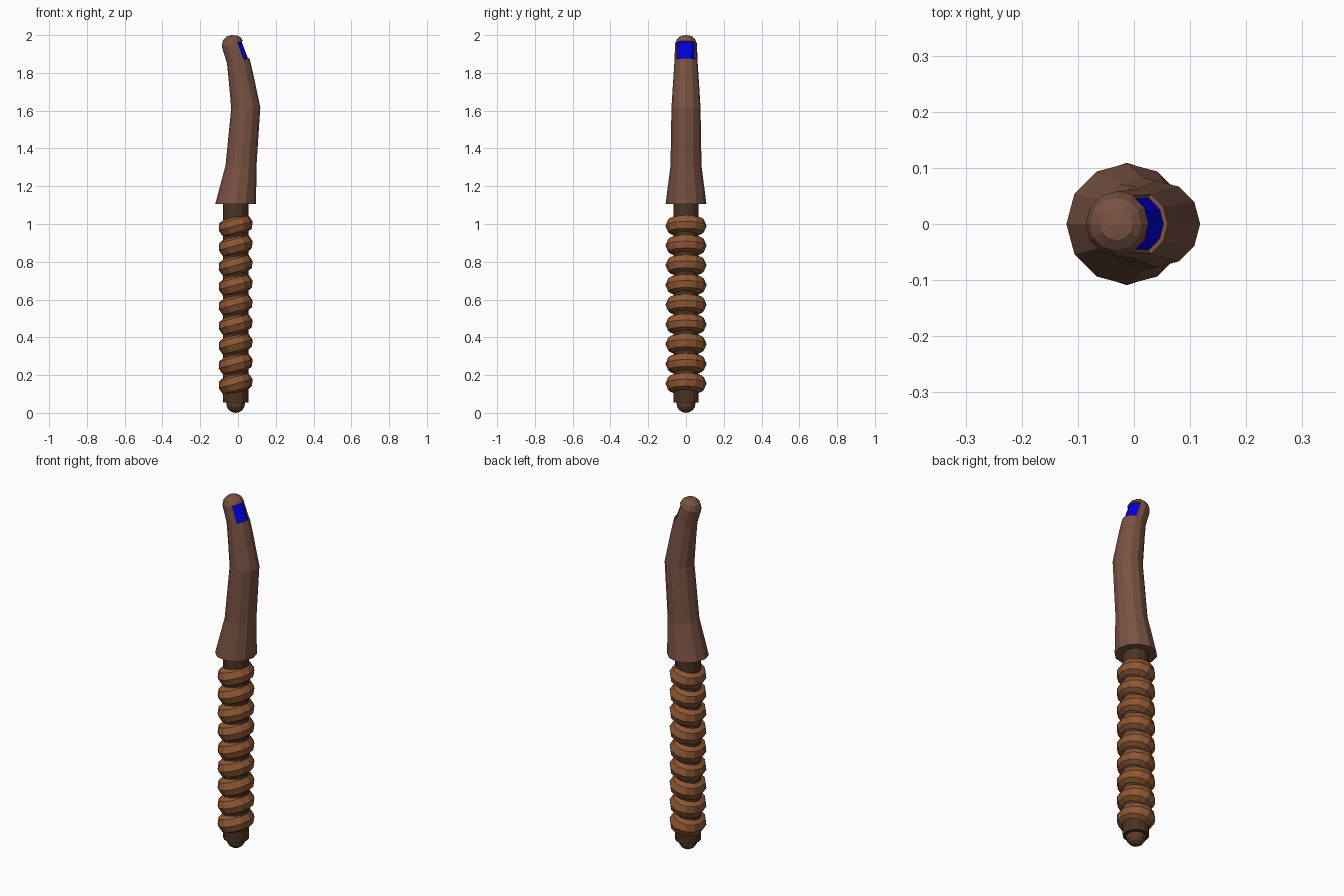
import bpy, bmesh
from math import radians, cos, sin, pi
from mathutils import Matrix, Vector

if "Cube" in bpy.data.objects:
    bpy.data.objects.remove(bpy.data.objects["Cube"], do_unlink=True)

SIDES = 12
AXIS_X = -0.0125


def material(name, rgb):
    m = bpy.data.materials.new(name)
    m.use_nodes = True
    m.diffuse_color = (*rgb, 1)
    m.node_tree.nodes["Principled BSDF"].inputs["Base Color"].default_value = (*rgb, 1)
    return m


HEAD = material("head brown", (0.19, 0.085, 0.055))
GRIP = material("grip tan", (0.27, 0.095, 0.034))
SHAFT = material("shaft dark brown", (0.07, 0.033, 0.016))
KNOB = material("knob brown", (0.11, 0.047, 0.021))
BLUE = material("blue", (0.0, 0.0, 0.75))


def finish(name, bm, *mats):
    bmesh.ops.recalc_face_normals(bm, faces=bm.faces)
    mesh = bpy.data.meshes.new(name)
    bm.to_mesh(mesh)
    bm.free()
    for m in mats:
        mesh.materials.append(m)
    obj = bpy.data.objects.new(name, mesh)
    bpy.context.collection.objects.link(obj)
    return obj


def ring(bm, x, z, r, tilt):
    place = Matrix.Translation((x, 0, z)) @ Matrix.Rotation(-radians(tilt), 4, "Y")
    return [bm.verts.new(place @ Vector((r * cos(a), r * sin(a), 0)))
            for a in (2 * pi * i / SIDES for i in range(SIDES))]


# Bent head: rings of centre x, height, radius and tilt
profile = [(AXIS_X, 1.105, 0.108, 0), (0.016, 1.31, 0.082, 0),
           (0.041, 1.615, 0.077, 2), (0.014, 1.79, 0.066, 10),
           (0.001, 1.865, 0.061, 13), (-0.03, 1.955, 0.058, 15),
           (-0.033, 1.98, 0.047, 10), (-0.031, 1.995, 0.029, 4)]
bm = bmesh.new()
rings = [ring(bm, *p) for p in profile]
window = []
for level, (low, high) in enumerate(zip(rings, rings[1:])):
    for i in range(SIDES):
        j = (i + 1) % SIDES
        face = bm.faces.new((low[i], low[j], high[j], high[i]))
        if level == 4 and (i < 2 or i >= SIDES - 2):
            window.append(face)
bm.faces.new(rings[0])
tip = bm.verts.new((-0.031, 0, 2.0))
for i in range(SIDES):
    bm.faces.new((rings[-1][i], rings[-1][(i + 1) % SIDES], tip))
bmesh.ops.recalc_face_normals(bm, faces=bm.faces)
# Recessed blue window on the inner side of the tip
bmesh.ops.inset_region(bm, faces=window, thickness=0.001, depth=-0.008)
for face in window:
    face.material_index = 1
finish("head", bm, HEAD, BLUE)

# Straight shaft inside the grip
bm = bmesh.new()
bmesh.ops.create_cone(bm, cap_ends=True, segments=SIDES, radius1=0.067, radius2=0.067,
                      depth=1.1, matrix=Matrix.Translation((AXIS_X, 0, 0.605)))
finish("shaft", bm, SHAFT)

# Round end knob
bm = bmesh.new()
bmesh.ops.create_uvsphere(bm, u_segments=SIDES, v_segments=8, radius=0.05,
                          matrix=Matrix.Translation((AXIS_X, 0, 0.05)))
finish("end_knob", bm, KNOB)

# Tilted rings wrapped round the grip
for n in range(9):
    bpy.ops.mesh.primitive_torus_add(
        major_segments=SIDES, minor_segments=8, major_radius=0.06, minor_radius=0.049,
        location=(AXIS_X, 0, 0.155 + n * 0.1044), rotation=(0, -radians(15), 0))
    obj = bpy.context.object
    obj.name = f"grip_ring_{n + 1}"
    obj.scale.x = 0.85
    obj.data.materials.append(GRIP)
